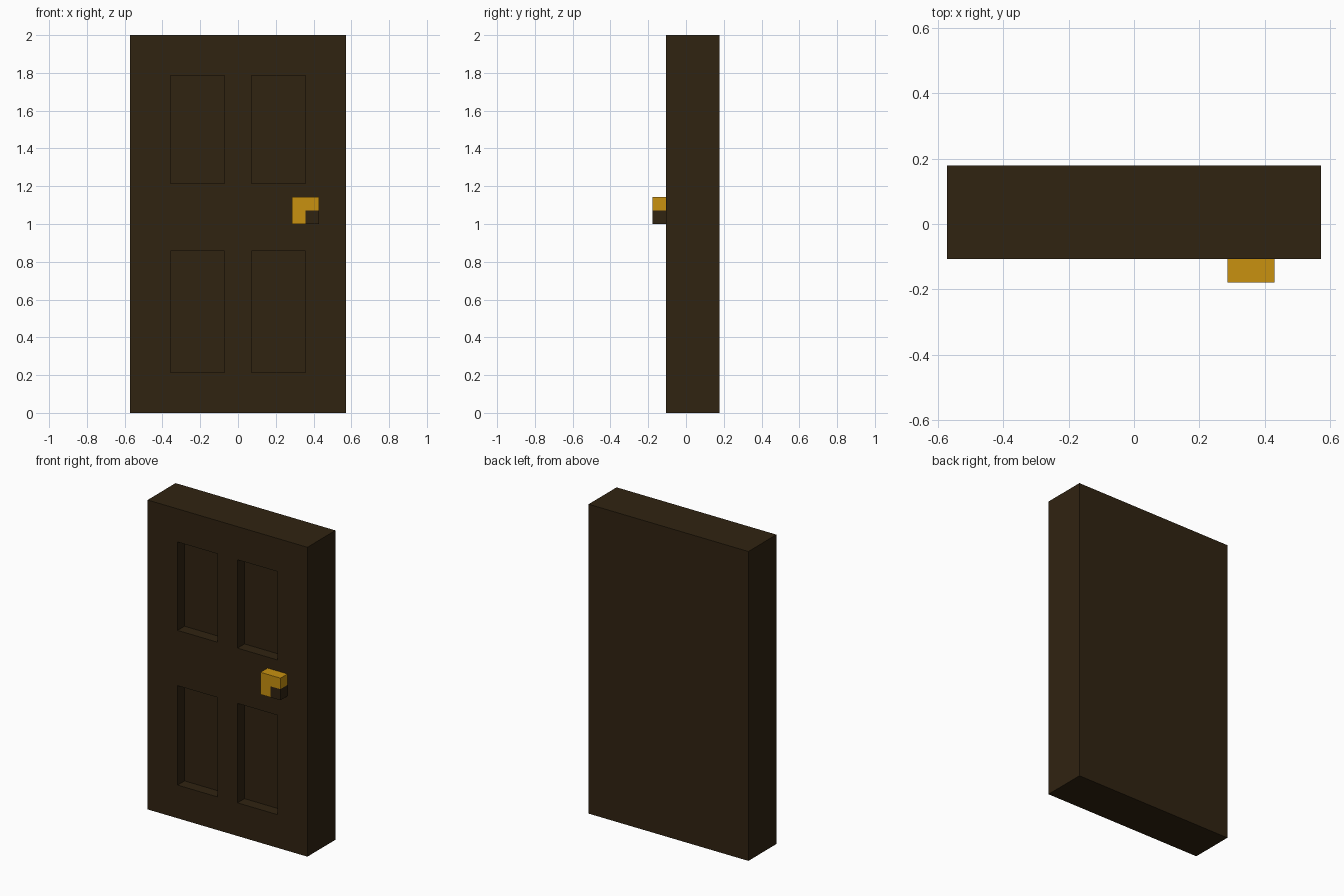
import bpy
import bmesh
from mathutils import Vector

cube = bpy.data.objects.get("Cube")
if cube:
    bpy.data.objects.remove(cube, do_unlink=True)

U = 1 / 14  # grid unit: the door is 28 units tall


def material(name, srgb):
    col = [(c / 255 / 12.92) if c <= 10 else ((c / 255 + 0.055) / 1.055) ** 2.4 for c in srgb]
    m = bpy.data.materials.new(name)
    m.use_nodes = True
    m.diffuse_color = (*col, 1)
    m.node_tree.nodes["Principled BSDF"].inputs["Base Color"].default_value = (*col, 1)
    return m


wood = material("dark wood", (48, 35, 17))
brass = material("brass", (200, 145, 16))


def add_object(name, bm, mat):
    bmesh.ops.recalc_face_normals(bm, faces=bm.faces)
    me = bpy.data.meshes.new(name)
    bm.to_mesh(me)
    bm.free()
    me.materials.append(mat)
    ob = bpy.data.objects.new(name, me)
    bpy.context.scene.collection.objects.link(ob)
    return ob


# Door slab: a front grid whose panel cells are pushed inward
xs = [-8, -5, -1, 1, 5, 8]
zs = [0, 3, 12, 17, 25, 28]
FRONT, BACK, DEPTH = -1.5, 2.5, 1.0
bm = bmesh.new()
grid = [[bm.verts.new((x * U, FRONT * U, z * U)) for z in zs] for x in xs]
cells = {}
for i in range(5):
    for j in range(5):
        cells[i, j] = bm.faces.new((grid[i][j], grid[i + 1][j],
                                    grid[i + 1][j + 1], grid[i][j + 1]))

# Sides and back
rim = [e for e in bm.edges if e.is_boundary]
ext = bmesh.ops.extrude_edge_only(bm, edges=rim)
back_verts = [g for g in ext["geom"] if isinstance(g, bmesh.types.BMVert)]
bmesh.ops.translate(bm, verts=back_verts, vec=Vector((0, (BACK - FRONT) * U, 0)))
back_edges = [e for e in bm.edges if e.is_boundary]
bmesh.ops.contextual_create(bm, geom=back_edges)

# Four recessed panels
for i in (1, 3):
    for j in (1, 3):
        ext = bmesh.ops.extrude_discrete_faces(bm, faces=[cells[i, j]])
        floor = ext["faces"][0]
        bmesh.ops.translate(bm, verts=floor.verts, vec=Vector((0, DEPTH * U, 0)))
bmesh.ops.dissolve_limit(bm, angle_limit=0.01, verts=bm.verts, edges=bm.edges)
add_object("door_slab", bm, wood)


# Handle: an L-shaped brass piece with a dark block in its lower corner
def prism(name, profile, mat):
    bm = bmesh.new()
    face = bm.faces.new([bm.verts.new((x * U, -2.5 * U, z * U)) for x, z in profile])
    ext = bmesh.ops.extrude_face_region(bm, geom=[face])
    verts = [g for g in ext["geom"] if isinstance(g, bmesh.types.BMVert)]
    bmesh.ops.translate(bm, verts=verts, vec=Vector((0, U, 0)))
    return add_object(name, bm, mat)


prism("door_handle", [(4, 14), (5, 14), (5, 15), (6, 15), (6, 16), (4, 16)], brass)
prism("handle_keyblock", [(5, 14), (6, 14), (6, 15), (5, 15)], wood)
